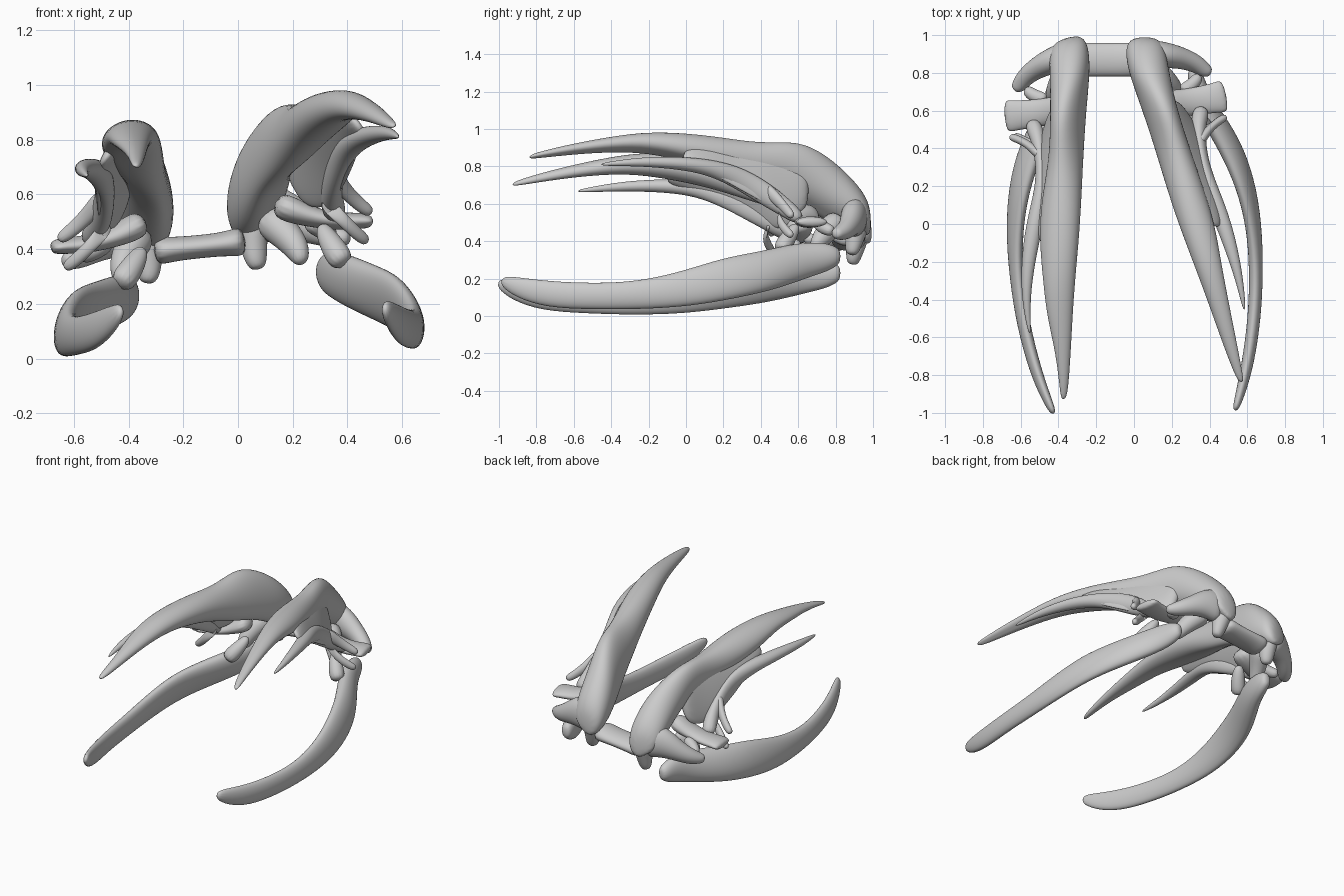
import bpy, bmesh
from math import sin, cos, pi, radians
from mathutils import Vector, Matrix

N = 12


def frame(root, tip, side, flip=1):
    """Frame spanned by three landmarks; flip=-1 gives a mirrored one."""
    root, tip, side = Vector(root), Vector(tip), Vector(side)
    a = (tip - root).normalized()
    s = side - root
    b = (s - a * s.dot(a)).normalized()
    c = a.cross(b) * flip
    m = Matrix((a, b, c)).transposed().to_4x4()
    m.translation = root
    return m


def loft(name, rings, m=None, upright=False, dent=0.0, dent_dir=-60):
    """Tapered tube; each ring is (x, y, z, half width, half height[, roll])."""
    pts = [Vector(r[:3]) for r in rings]
    bm = bmesh.new()
    loops = []
    for i, r in enumerate(rings):
        t = (pts[min(i + 1, len(pts) - 1)] - pts[max(i - 1, 0)]).normalized()
        if upright:
            side, up = Vector((1, 0, 0)), Vector((0, 0, 1))
        else:
            side = t.cross(Vector((0, 0, 1))).normalized()
            if side.x < 0:
                side = -side
            up = side.cross(t).normalized()
            if up.z < 0:
                up = -up
        roll = radians(r[5]) if len(r) > 5 else 0
        u = side * cos(roll) + up * sin(roll)
        v = up * cos(roll) - side * sin(roll)
        loop = []
        for k in range(N):
            a = 2 * pi * k / N
            f = 1 - dent * max(0, cos(a - radians(dent_dir))) ** 2
            loop.append(bm.verts.new(pts[i] + u * (cos(a) * r[3] * f * 1.04)
                                     + v * (sin(a) * r[4] * f * 1.04)))
        loops.append(loop)
    for p, q in zip(loops, loops[1:]):
        for k in range(N):
            bm.faces.new((p[k], p[(k + 1) % N], q[(k + 1) % N], q[k]))
    bm.faces.new(loops[0])
    bm.faces.new(loops[-1])
    if m:
        bm.transform(m)
    bmesh.ops.recalc_face_normals(bm, faces=bm.faces)
    for f in bm.faces:
        f.smooth = True
    me = bpy.data.meshes.new(name)
    bm.to_mesh(me)
    bm.free()
    ob = bpy.data.objects.new(name, me)
    bpy.context.collection.objects.link(ob)
    sub = ob.modifiers.new("smooth", 'SUBSURF')
    sub.levels = sub.render_levels = 2
    return ob


# the left halves are rigid mirrored copies, placed by matching landmarks
upper_left = (frame((-.345, .93, .35), (-.375, -.90, .70), (-.76, .65, .39), -1)
              @ frame((.07, .93, .40), (.57, -.83, .85), (.50, .70, .50)).inverted())
lower_left = (frame((-.405, .78, .25), (-.425, -.95, .18), (-.64, -.20, .07), -1)
              @ frame((.33, .78, .34), (.535, -.98, .19), (.645, -.20, .11)).inverted())

for tag, up_m, low_m, splay in (("right", None, None, 0), ("left", upper_left, lower_left, .065)):
    w = splay * .25  # the left horn is a little wider
    # main upper horn with its deep rear body
    loft("upper_horn_" + tag, [
        (.06, .99, .49, .05, .07), (.06, .955, .53, .11, .135),
        (.08, .82, .615, .115, .19), (.11, .70, .69, .10, .205, -8),
        (.145, .58, .75, .088, .19, -12), (.205, .40, .78, .092, .145, -12),
        (.27 + w, .20, .845, .10 + w, .11, -12), (.335 + w, 0, .89, .10 + w, .088, -8),
        (.39 + w, -.20, .92, .078 + w, .065), (.44 + w, -.38, .915, .06 + w, .048),
        (.50, -.60, .89, .042, .033), (.55, -.78, .86, .025, .02),
        (.57, -.84, .848, .013, .01)],
        up_m, upright=True, dent=.4)
    # secondary prong splitting from the horn and sweeping down at the back
    loft("side_prong_" + tag, [
        (.585 + splay, -.46, .81, .007, .007), (.565 + splay, -.33, .82, .018, .018),
        (.53 + splay * .9, -.18, .825, .03, .028), (.475 + splay * .6, 0, .815, .042, .036),
        (.415 + splay * .3, .15, .79, .045, .045), (.37, .29, .735, .035, .06),
        (.345, .42, .655, .035, .06), (.34, .53, .58, .042, .05),
        (.36, .62, .51, .045, .035)], up_m)
    # thin sheet sloping from the horn's crest out to the prong
    loft("outer_sheet_" + tag, [
        (.44, -.02, .855, .04, .02, -50), (.40, .10, .85, .08, .026, -52),
        (.345, .25, .805, .13, .028, -56), (.30, .40, .76, .165, .03, -62),
        (.265, .50, .72, .175, .03, -66), (.23, .58, .70, .165, .03, -70),
        (.19, .66, .69, .12, .03, -74)], up_m, upright=True)
    # flat cheek plate and thin struts
    loft("cheek_plate_" + tag, [
        (.13, .63, .57, .08, .06), (.25, .64, .52, .07, .038),
        (.36, .655, .50, .075, .032), (.44, .67, .505, .08, .03),
        (.49, .68, .50, .09, .025)], up_m)
    loft("upper_strut_" + tag, [
        (.34, .42, .69, .03, .04), (.385, .49, .62, .022, .03),
        (.44, .54, .565, .02, .026), (.49, .57, .53, .022, .022)], up_m)
    loft("lower_strut_" + tag, [
        (.31, .50, .58, .025, .03), (.37, .49, .52, .02, .024),
        (.43, .53, .46, .02, .024), (.475, .57, .425, .02, .022)], up_m)
    # rear arch around the side opening
    loft("rear_arch_" + tag, [
        (.06, .91, .53, .07, .12), (.16, .895, .53, .07, .10),
        (.25, .88, .49, .058, .065), (.33, .85, .455, .048, .05),
        (.38, .81, .44, .04, .035), (.41, .80, .44, .02, .02)], up_m)
    # hinge knob below the body and the inner floor plate
    loft("hinge_knob_" + tag, [
        (.05, .92, .53, .06, .08), (.055, .905, .43, .052, .055),
        (.065, .89, .36, .045, .04), (.075, .885, .325, .025, .025)], up_m)
    loft("floor_plate_" + tag, [
        (.10, .82, .52, .07, .07), (.17, .76, .46, .06, .06),
        (.22, .71, .40, .045, .05), (.235, .68, .345, .025, .025)], up_m)
    # post closing the outer side of the opening
    loft("opening_post_" + tag, [
        (.25, .70, .50, .04, .03), (.31, .735, .47, .035, .035),
        (.35, .79, .45, .03, .03)], up_m)

    # curved lower tusk
    loft("lower_tusk_" + tag, [
        (.533, -.99, .192, .018, .026), (.56, -.90, .153, .028, .055),
        (.60, -.74, .115, .036, .072), (.635, -.50, .105, .038, .07),
        (.645, -.25, .11, .04, .075), (.632, 0, .145, .045, .097, 8),
        (.585, .22, .20, .052, .115, 14), (.51, .40, .235, .06, .112, 18),
        (.43, .53, .27, .062, .105, 15), (.365, .64, .30, .058, .095, 8),
        (.33, .74, .315, .052, .08), (.315, .80, .32, .042, .055),
        (.31, .825, .32, .02, .03)],
        low_m, dent=.2, dent_dir=180)
    # raised hinge tip of the tusk
    loft("tusk_hinge_" + tag, [
        (.39, .50, .34, .05, .05), (.345, .54, .41, .045, .045),
        (.315, .58, .465, .035, .03), (.305, .59, .49, .015, .015)], low_m)

# rear cross bar
loft("cross_bar", [
    (-.31, .87, .39, .09, .055), (-.24, .87, .40, .09, .044),
    (-.13, .87, .41, .088, .042), (-.04, .87, .42, .09, .044),
    (.03, .87, .43, .09, .06)])
